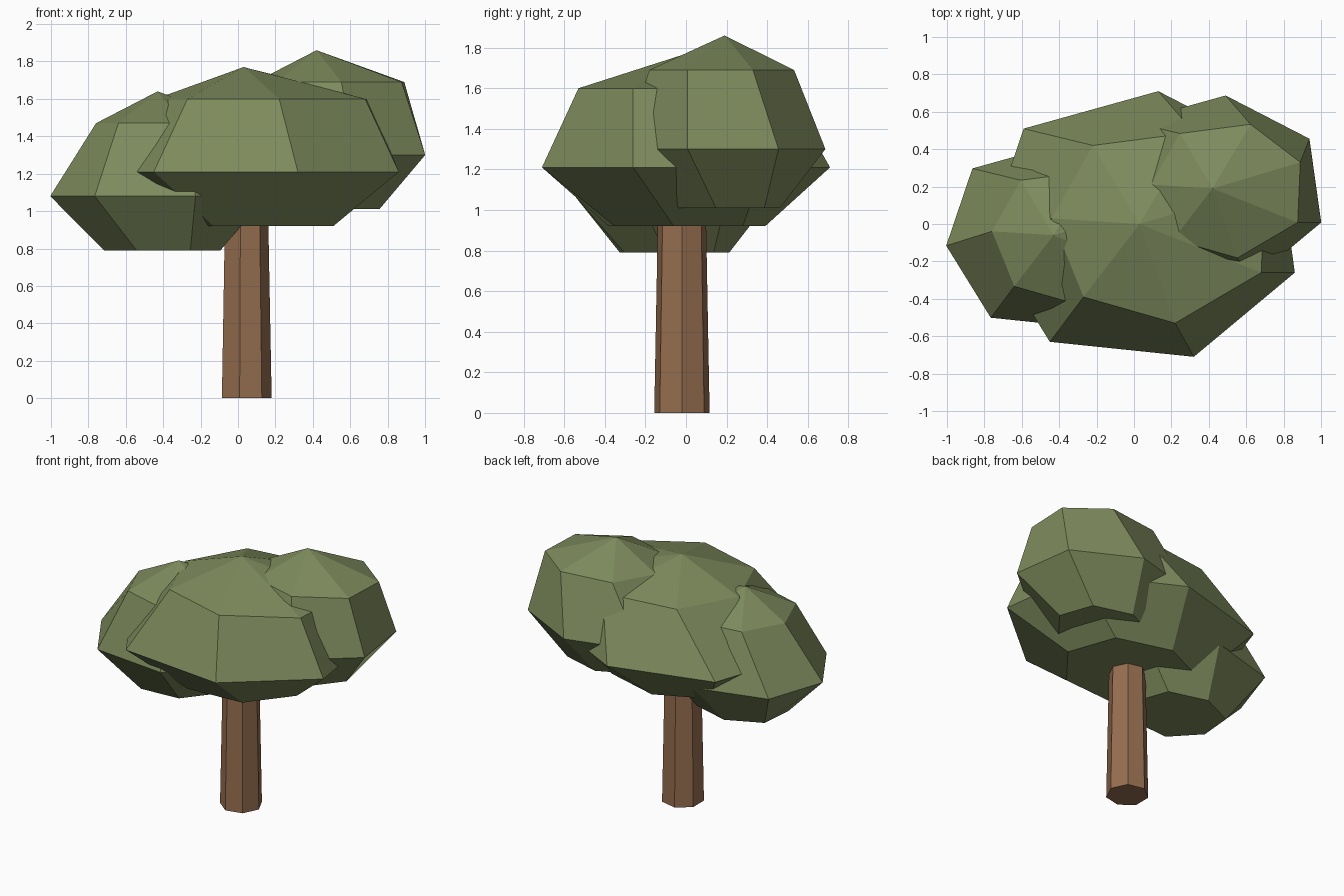
import bpy, bmesh, math

cube = bpy.data.objects.get("Cube")
if cube:
    bpy.data.objects.remove(cube, do_unlink=True)


def make_material(name, color):
    material = bpy.data.materials.new(name)
    material.use_nodes = True
    material.diffuse_color = color
    shader = material.node_tree.nodes["Principled BSDF"]
    shader.inputs["Base Color"].default_value = color
    shader.inputs["Roughness"].default_value = 0.9
    return material


def loft(name, rings, material, apex=None):
    """Skin a stack of equal rings, closing the bottom flat and the top with a cap or an apex."""
    bm = bmesh.new()
    loops = [[bm.verts.new(point) for point in ring] for ring in rings]
    sides = len(loops[0])
    for lower, upper in zip(loops, loops[1:]):
        for i in range(sides):
            j = (i + 1) % sides
            bm.faces.new((lower[i], lower[j], upper[j], upper[i]))
    bm.faces.new(loops[0][::-1])
    top = loops[-1]
    if apex:
        tip = bm.verts.new(apex)
        for i in range(sides):
            bm.faces.new((top[i], top[(i + 1) % sides], tip))
    else:
        bm.faces.new(top)
    bmesh.ops.recalc_face_normals(bm, faces=bm.faces[:])
    mesh = bpy.data.meshes.new(name)
    bm.to_mesh(mesh)
    bm.free()
    mesh.materials.append(material)
    obj = bpy.data.objects.new(name, mesh)
    bpy.context.collection.objects.link(obj)
    return obj


leaf_green = make_material("leaf green", (0.205, 0.254, 0.107, 1))
bark_brown = make_material("bark brown", (0.305, 0.156, 0.08, 1))

# Trunk: tapered seven-sided post
SIDES = 7


def trunk_ring(radius, height):
    angles = [math.tau * i / SIDES for i in range(SIDES)]
    return [(0.04 + radius * math.cos(a), -0.02 + radius * math.sin(a), height) for a in angles]


loft("trunk", [trunk_ring(0.14, 0), trunk_ring(0.12, 1.05)], bark_brown)

# Foliage: one irregular faceted clump, given as height above its base and outline
CLUMP_RINGS = [
    (0, [(0.48, -0.06), (0.36, 0.28), (-0.03, 0.39), (-0.38, 0.23),
         (-0.41, -0.11), (-0.16, -0.38), (0.25, -0.35)]),
    (0.29, [(0.83, -0.26), (0.74, 0.38), (0.1, 0.71), (-0.62, 0.51),
            (-0.82, -0.08), (-0.48, -0.63), (0.29, -0.71)]),
    (0.68, [(0.65, -0.26), (0.67, 0.2), (0.29, 0.49), (-0.25, 0.42),
            (-0.47, 0.03), (-0.3, -0.39), (0.19, -0.53)]),
]
CLUMP_HEIGHT = 0.85


def foliage(name, x, y, base, scale):
    rings = [[(x + scale * px, y + scale * py, base + height) for px, py in outline]
             for height, outline in CLUMP_RINGS]
    loft(name, rings, leaf_green, (x, y, base + CLUMP_HEIGHT))


foliage("main_foliage", 0.03, 0, 0.92, 1)
foliage("upper_left_foliage", 0.42, 0.19, 1.01, 0.7)
foliage("lower_right_foliage", -0.43, -0.06, 0.79, 0.7)
